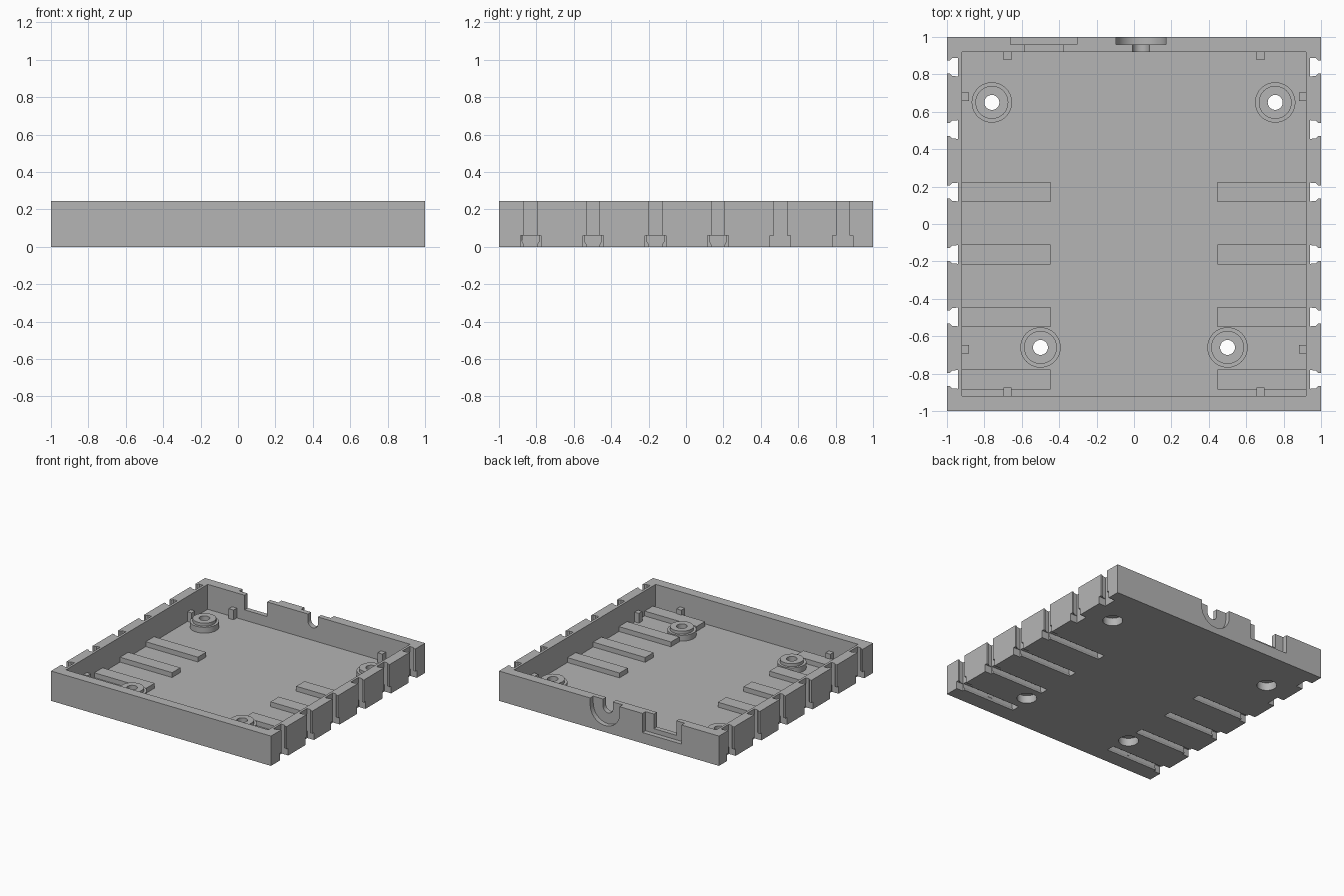
import bpy, bmesh, math
from mathutils import Vector

cube = bpy.data.objects.get("Cube")
if cube:
    bpy.data.objects.remove(cube, do_unlink=True)

grey = bpy.data.materials.new("plain grey")
grey.use_nodes = True
colour = (0.46, 0.46, 0.46, 1)
grey.diffuse_color = colour
grey.node_tree.nodes["Principled BSDF"].inputs["Base Color"].default_value = colour

HEIGHT, WALL, FLOOR, RIB_TOP = 0.245, 0.92, 0.04, 0.08
SLOTS = [-0.831 + 0.334 * i for i in range(6)]
POSTS = [(-0.76, 0.65), (0.755, 0.65), (-0.5, -0.66), (0.5, -0.66)]


def prism(name, points, axis, start, end):
    """Extrude a profile along an axis; profile plane is the other two axes in order."""
    bm = bmesh.new()

    def place(a, b, c):
        co = [a, b]
        co.insert(axis, c)
        return Vector(co)
    face = bm.faces.new([bm.verts.new(place(a, b, start)) for a, b in points])
    top = bmesh.ops.extrude_face_region(bm, geom=[face])["geom"]
    shift = place(0, 0, end - start)
    bmesh.ops.translate(bm, vec=shift, verts=[g for g in top if isinstance(g, bmesh.types.BMVert)])
    bmesh.ops.recalc_face_normals(bm, faces=bm.faces)
    mesh = bpy.data.meshes.new(name)
    bm.to_mesh(mesh)
    bm.free()
    mesh.materials.append(grey)
    obj = bpy.data.objects.new(name, mesh)
    bpy.context.collection.objects.link(obj)
    return obj


def box(name, x0, x1, y0, y1, z0, z1):
    return prism(name, [(x0, y0), (x1, y0), (x1, y1), (x0, y1)], 2, z0, z1)


def cylinder(name, x, y, r, z0, z1, sides=40):
    ring = [(x + r * math.cos(a), y + r * math.sin(a))
            for a in (math.tau * i / sides for i in range(sides))]
    return prism(name, ring, 2, z0, z1)


def u_cut(name, x, z, r, y0, y1):
    arc = [(x + r * math.cos(a), z + r * math.sin(a))
           for a in (math.pi + math.pi * i / 20 for i in range(21))]
    return prism(name, arc + [(x + r, 0.4), (x - r, 0.4)], 1, y0, y1)


def combine(target, tool, operation):
    mod = target.modifiers.new(operation, "BOOLEAN")
    mod.operation, mod.solver, mod.object = operation, "EXACT", tool
    bpy.context.view_layer.objects.active = target
    bpy.ops.object.modifier_apply(modifier=mod.name)
    bpy.data.objects.remove(tool, do_unlink=True)


def cut(tool):
    combine(tray, tool, "DIFFERENCE")


def add(tool):
    combine(tray, tool, "UNION")


# Open tray
tray = box("tray", -1, 1, -1, 1, 0, HEIGHT)
cut(box("cavity", -WALL, WALL, -WALL, WALL, FLOOR, 0.5))

# Floor ribs covering the underside grooves
for side in (-1, 1):
    for y in SLOTS[:4]:
        x0, x1 = sorted((side * 0.447, side * 0.93))
        add(box("floor_rib", x0, x1, y - 0.054, y + 0.054, 0.02, RIB_TOP))

# Stepped screw posts with counterbored holes
for x, y in POSTS:
    add(cylinder("post_base", x, y, 0.108, 0.02, 0.088))
    add(cylinder("post_top", x, y, 0.088, 0.03, 0.113))
    cut(cylinder("counterbore", x, y, 0.075, -0.1, 0.065))
    cut(cylinder("screw_hole", x, y, 0.04, -0.1, 0.3))

# Side slots: keyed vertical channel, wide foot and underside groove
channel = [(1.1, 0.035), (0.985, 0.035), (0.972, 0.048), (0.94, 0.05)]
groove = [(0.034, -0.1), (0.034, 0.01), (0.046, 0.03), (0.046, 0.06)]
for side in (-1, 1):
    for i, y in enumerate(SLOTS):
        outline = [(side * x, y + w) for x, w in channel]
        outline += [(side * x, y - w) for x, w in reversed(channel)]
        cut(prism("slot_channel", outline, 2, -0.1, 0.4))
        x0, x1 = sorted((side * 0.94, side * 1.1))
        cut(box("slot_foot", x0, x1, y - 0.055, y + 0.055, -0.1, 0.06))
        if i < 4:
            outline = [(y + w, z) for w, z in groove]
            outline += [(y - w, z) for w, z in reversed(groove)]
            cut(prism("underside_groove", outline, 0, side * 0.465, side * 0.96))

# Rear wall: stepped rectangular port and stepped round port
cut(box("port_recess", -0.66, -0.305, 0.96, 1.1, 0.088, 0.4))
cut(box("port_opening", -0.585, -0.38, 0.85, 1.1, 0.125, 0.4))
cut(u_cut("round_recess", 0.037, 0.188, 0.134, 0.96, 1.1))
cut(u_cut("round_opening", 0.037, 0.188, 0.045, 0.85, 1.1))
tray.name = "tray"

# Small locating blocks along the inner walls
for side, label in ((-1, "right"), (1, "left")):
    for end, y in (("front", -0.897), ("rear", 0.9)):
        x = side * 0.677
        box(f"{end}_{label}_wall_block", x - 0.022, x + 0.022, y - 0.022, y + 0.022, FLOOR - 0.005, 0.12)
    for end, y in (("front", -0.67), ("rear", 0.68)):
        x = side * 0.902
        box(f"side_{end}_{label}_block", x - 0.02, x + 0.02, y - 0.022, y + 0.022, FLOOR - 0.005, 0.12)

# Smooth the round parts, keep the edges sharp
bpy.ops.object.select_all(action="DESELECT")
tray.select_set(True)
bpy.context.view_layer.objects.active = tray
bpy.ops.object.shade_smooth_by_angle(angle=math.radians(25))
